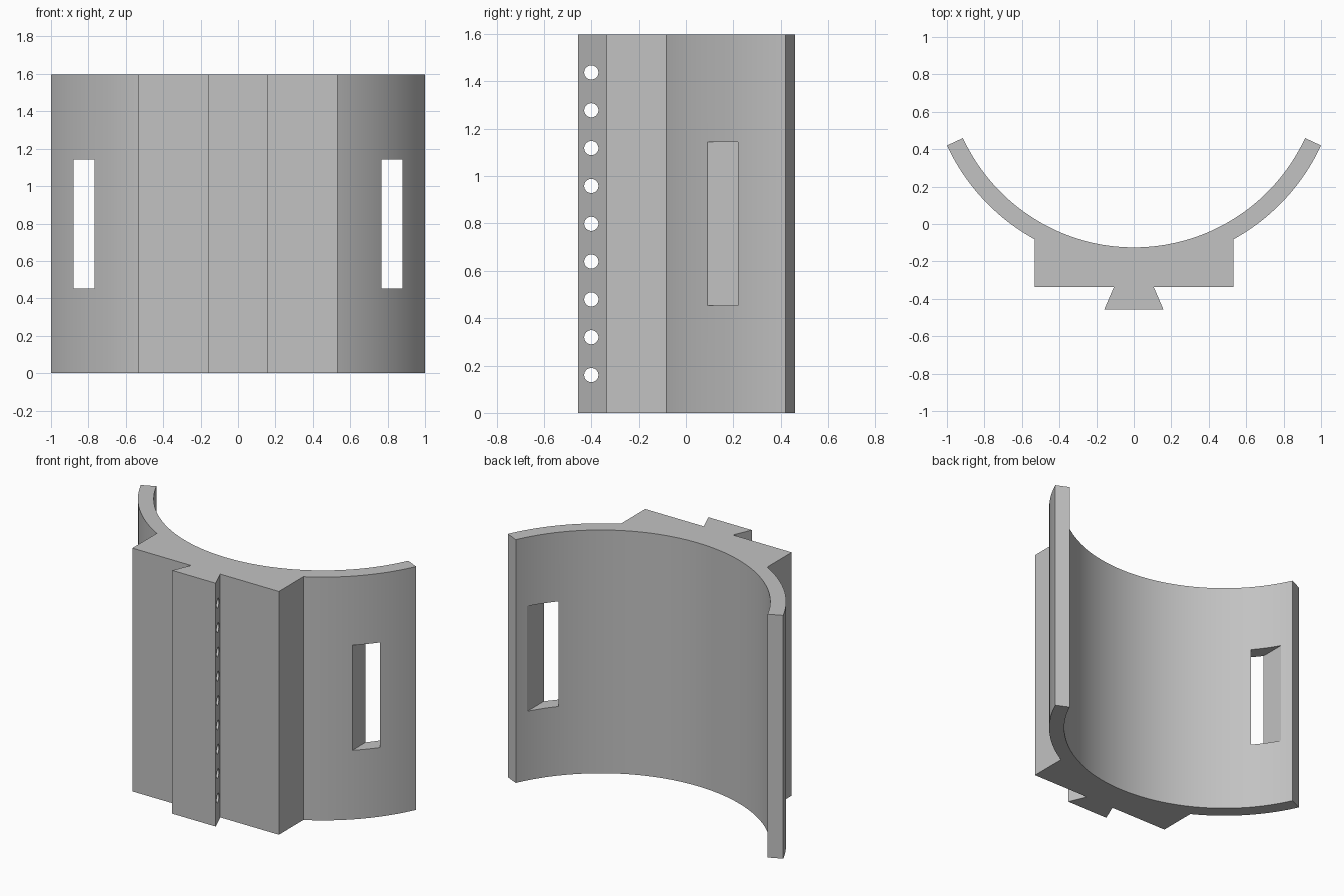
import bpy
import bmesh
from math import sin, cos, sqrt, radians
from mathutils import Matrix

if "Cube" in bpy.data.objects:
    bpy.data.objects.remove(bpy.data.objects["Cube"], do_unlink=True)

HEIGHT = 1.597
CENTRE_Y = 0.883
INNER_R, OUTER_R = 1.008, 1.102
HALF_SPAN = radians(65.15)
BLOCK_X, BLOCK_Y = 0.532, -0.336
RAIL_Y = -0.457

grey = bpy.data.materials.new("plain grey")
grey.use_nodes = True
grey.diffuse_color = (0.54, 0.54, 0.54, 1)
grey.node_tree.nodes["Principled BSDF"].inputs["Base Color"].default_value = grey.diffuse_color


def arc(radius, start, end, steps):
    """Points on the cradle circle; angle zero is the lowest point."""
    angles = [start + (end - start) * i / steps for i in range(steps + 1)]
    return [(radius * sin(a), CENTRE_Y - radius * cos(a)) for a in angles]


def make_object(name, bm):
    bmesh.ops.recalc_face_normals(bm, faces=bm.faces)
    mesh = bpy.data.meshes.new(name)
    bm.to_mesh(mesh)
    bm.free()
    mesh.materials.append(grey)
    obj = bpy.data.objects.new(name, mesh)
    bpy.context.collection.objects.link(obj)
    return obj


# Cradle outline: inner arc, then outer arm, block and dovetail on each side
block_angle = math_angle = None
block_top = CENTRE_Y - sqrt(OUTER_R ** 2 - BLOCK_X ** 2)
from math import asin
block_angle = asin(BLOCK_X / OUTER_R)
right_side = arc(OUTER_R, HALF_SPAN, block_angle, 28)
right_side += [(BLOCK_X, BLOCK_Y), (0.106, BLOCK_Y), (0.158, RAIL_Y)]
left_side = [(-x, y) for x, y in reversed(right_side)]
outline = arc(INNER_R, -HALF_SPAN, HALF_SPAN, 72) + right_side + left_side

bm = bmesh.new()
base = bm.faces.new([bm.verts.new((x, y, 0)) for x, y in outline])
extruded = bmesh.ops.extrude_face_region(bm, geom=[base], use_keep_orig=True)
top = [v for v in extruded["geom"] if isinstance(v, bmesh.types.BMVert)]
bmesh.ops.translate(bm, verts=top, vec=(0, 0, HEIGHT))
cradle = make_object("cradle_bracket", bm)

# Strap slots, cut straight through front to back
bm = bmesh.new()
for side in (-1, 1):
    place = Matrix.Translation((side * 0.823, 0.25, HEIGHT / 2))
    bmesh.ops.create_cube(bm, size=1, matrix=place @ Matrix.Diagonal((0.113, 0.8, 0.69, 1)))
slot_cutter = make_object("slot_cutter", bm)

# Row of pin holes across the dovetail rail
bm = bmesh.new()
for i in range(1, 10):
    place = Matrix.Translation((0, -0.4, i * HEIGHT / 10))
    bmesh.ops.create_cone(bm, cap_ends=True, segments=32, radius1=0.03, radius2=0.03,
                          depth=0.6, matrix=place @ Matrix.Rotation(radians(90), 4, "Y"))
hole_cutter = make_object("hole_cutter", bm)

for cutter in (slot_cutter, hole_cutter):
    cutter.hide_render = True
    cut = cradle.modifiers.new(cutter.name, "BOOLEAN")
    cut.operation = "DIFFERENCE"
    cut.solver = "EXACT"
    cut.object = cutter

# Bake the cuts and drop the cutters
depsgraph = bpy.context.evaluated_depsgraph_get()
cut_mesh = bpy.data.meshes.new_from_object(cradle.evaluated_get(depsgraph))
cradle.modifiers.clear()
cradle.data = cut_mesh
for cutter in (slot_cutter, hole_cutter):
    bpy.data.objects.remove(cutter, do_unlink=True)

# Smooth curves with crisp edges
bpy.ops.object.select_all(action="DESELECT")
cradle.select_set(True)
bpy.context.view_layer.objects.active = cradle
bpy.ops.object.shade_smooth_by_angle(angle=radians(20))
